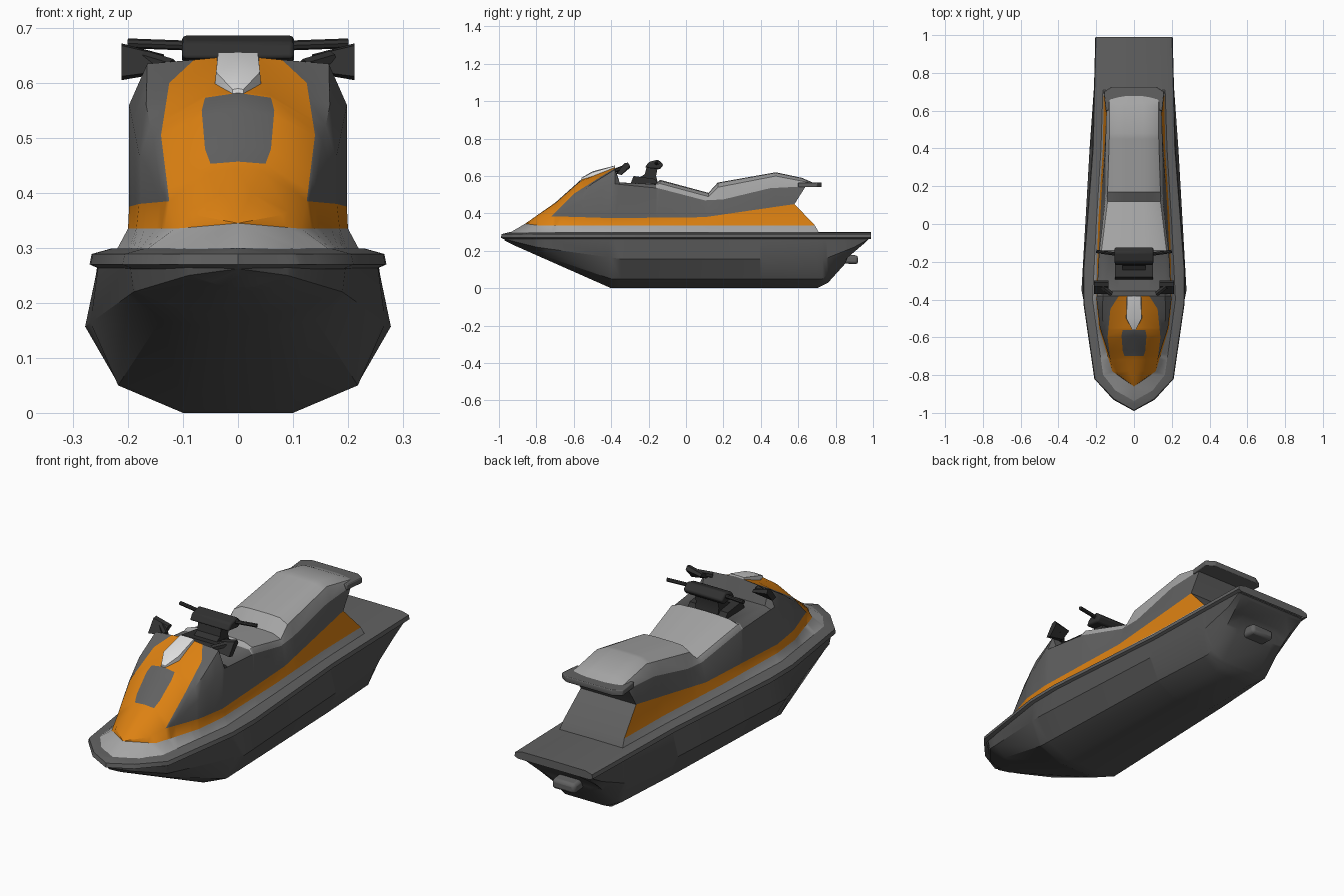
import bpy
import bmesh
from mathutils import Vector

default_cube = bpy.data.objects.get("Cube")
if default_cube:
    bpy.data.objects.remove(default_cube, do_unlink=True)


def make_material(name, red, green, blue):
    material = bpy.data.materials.new(name)
    material.use_nodes = True
    colour = (red, green, blue, 1)
    material.diffuse_color = colour
    material.node_tree.nodes["Principled BSDF"].inputs["Base Color"].default_value = colour
    return material


GREY = make_material("body grey", .12, .12, .12)
DARK = make_material("hull grey", .085, .085, .085)
LIGHT = make_material("light grey", .38, .38, .38)
ORANGE = make_material("orange", .72, .22, .006)
WHITE = make_material("white", .75, .75, .75)
BLACK = make_material("black", .03, .03, .03)


def sample(line, y):
    """Point on a lengthwise line of (y, x, z) keys, clamped at both ends."""
    y = min(max(y, line[0][0]), line[-1][0])
    for start, end in zip(line, line[1:]):
        if y <= end[0]:
            factor = (y - start[0]) / (end[0] - start[0])
            point = Vector(start).lerp(Vector(end), factor)
            return Vector((point.y, point.x, point.z))


def finish(name, bm, materials, angle=.6):
    bmesh.ops.remove_doubles(bm, verts=bm.verts, dist=.0005)
    bmesh.ops.recalc_face_normals(bm, faces=bm.faces)
    mesh = bpy.data.meshes.new(name)
    bm.to_mesh(mesh)
    bm.free()
    for material in materials:
        mesh.materials.append(material)
    obj = bpy.data.objects.new(name, mesh)
    bpy.context.collection.objects.link(obj)
    bpy.ops.object.select_all(action="DESELECT")
    obj.select_set(True)
    bpy.context.view_layer.objects.active = obj
    bpy.ops.object.shade_smooth_by_angle(angle=angle)
    return obj


def loft(name, lines, materials, rule=None):
    """Skin lengthwise lines, mirror them over the centre and cap both ends."""
    stations = sorted({key[0] for line in lines for key in line})
    bm = bmesh.new()
    sides = []
    for side in (1, -1):
        grid = []
        for line in lines:
            points = [sample(line, y) for y in stations]
            grid.append([bm.verts.new((p.x * side, p.y, p.z)) for p in points])
        sides.append(grid)
        for column, (low, high) in enumerate(zip(grid, grid[1:])):
            for i in range(len(stations) - 1):
                face = bm.faces.new((low[i], low[i + 1], high[i + 1], high[i]))
                if rule:
                    face.material_index = rule(column, (stations[i] + stations[i + 1]) / 2)
    left, right = sides
    for i in range(len(stations) - 1):
        bm.faces.new((left[-1][i], left[-1][i + 1], right[-1][i + 1], right[-1][i]))
    for end in (0, -1):
        for j in range(len(lines) - 1):
            bm.faces.new((left[j][end], left[j + 1][end], right[j + 1][end], right[j][end]))
    return finish(name, bm, materials)


def prism(name, outline, axis, low, high, material, bevel=0):
    """Extrude a flat outline along the x or z axis."""
    bm = bmesh.new()
    rings = []
    for depth in (low, high):
        place = (lambda a, b: (depth, a, b)) if axis == "x" else (lambda a, b: (a, b, depth))
        rings.append([bm.verts.new(place(a, b)) for a, b in outline])
        bm.faces.new(rings[-1])
    for i in range(len(outline)):
        bm.faces.new((rings[0][i - 1], rings[0][i], rings[1][i], rings[1][i - 1]))
    obj = finish(name, bm, [material])
    if bevel:
        modifier = obj.modifiers.new("soft edges", "BEVEL")
        modifier.width = bevel
        modifier.segments = 2
    return obj


def rod(name, start, end, radius, material, sides=8):
    start, end = Vector(start), Vector(end)
    bm = bmesh.new()
    bmesh.ops.create_cone(bm, cap_ends=True, segments=sides, radius1=radius, radius2=radius,
                          depth=(end - start).length)
    turn = (end - start).to_track_quat("Z", "Y").to_matrix()
    bmesh.ops.rotate(bm, verts=bm.verts, matrix=turn)
    bmesh.ops.translate(bm, verts=bm.verts, vec=(start + end) / 2)
    return finish(name, bm, [material])


# Rim: one plan outline gives every line of the slab
outline = [(-.99, 0), (-.93, .11), (-.82, .21), (-.42, .268), (-.25, .27), (.4, .22), (.99, .205)]


def rim_line(inset, z):
    return [(y + (inset if y < -.9 else 0), max(x - inset, 0), z) for y, x in outline]


loft("deck_rim", [rim_line(.018, .262), rim_line(0, .27), rim_line(.004, .289),
                  rim_line(.04, .299), [(-.94, 0, .3), (.99, 0, .3)]], [GREY])

# Hull: gunwale, bilge, chine and flat keel
gunwale = [(y * .985, max(x - .014, 0), .268) for y, x in outline]
bilge = [(-.97, 0, .262), (-.92, .09, .25), (-.8, .19, .22), (-.35, .278, .157),
         (.4, .235, .157), (.75, .21, .16), (.9, .19, .22), (.975, .19, .262)]
chine = [(-.97, 0, .26), (-.9, .07, .23), (-.75, .14, .17), (-.4, .218, .05),
         (.4, .19, .05), (.73, .17, .05), (.86, .16, .16), (.97, .17, .255)]
keel = [(-.97, 0, .255), (-.92, .03, .23), (-.4, .1, 0), (.7, .1, 0), (.76, .1, .03),
        (.85, .1, .13), (.88, .1, .2), (.965, .1, .25)]
loft("hull", [gunwale, bilge, chine, keel], [DARK])
prism("jet_nozzle", [(.8, .135), (.92, .128), (.92, .175), (.8, .185)], "x", -.06, .06, GREY, .014)

# Body: lengthwise lines from the deck up to the centre ridge
nose = (-.86, 0, .345)
cheek = (-.72, .125, .385)
deck_edge = [(-.94, 0, .298), (-.88, .1, .298), (-.8, .165, .298), (-.4, .22, .298),
             (0, .2, .298), (.4, .175, .298), (.71, .165, .298)]
stripe_bottom = [nose, (-.78, .115, .335), (-.55, .185, .335), (-.4, .2, .335), (0, .19, .335),
                 (.4, .165, .335), (.69, .16, .335)]
stripe_top = [nose, (-.8, .08, .36), cheek, (-.55, .18, .38), (-.4, .198, .375), (.1, .175, .38),
              (.58, .145, .45)]
shoulder = stripe_top[:2] + [cheek, (-.55, .18, .47), (-.4, .198, .56), (-.15, .185, .535),
                             (.1, .155, .47), (.2, .15, .475), (.45, .15, .535), (.64, .145, .545)]
cowl_side = stripe_top[:2] + [cheek, (-.6, .152, .485), (-.5, .167, .56), (-.38, .165, .635),
                              (-.355, .165, .565), (-.16, .17, .555), (-.14, .172, .56),
                              (.12, .14, .49), (.17, .14, .54), (.48, .13, .6), (.66, .13, .565)]
panel_edge = stripe_top[:2] + [cheek, (-.6, .14, .505), (-.45, .125, .6), (-.38, .08, .642),
                               (-.355, .08, .565), (-.16, .12, .558), (-.14, .13, .575),
                               (.12, .1, .507), (.17, .1, .562), (.48, .095, .617),
                               (.62, .095, .588), (.69, .095, .556)]
vent_edge = [nose, (-.7, .05, .453), (-.67, .06, .48), (-.59, .066, .55), (-.56, .06, .573),
             (-.38, .04, .646), (-.355, .04, .565), (-.16, .06, .56), (-.14, .06, .579),
             (.12, .05, .51), (.17, .05, .565), (.48, .05, .62), (.62, .05, .59), (.7, .05, .556)]
ridge = [nose, (-.7, 0, .457), (-.56, 0, .582), (-.38, 0, .648), (-.355, 0, .565),
         (-.16, 0, .56), (-.14, 0, .58), (.12, 0, .51), (.17, 0, .565), (.48, 0, .62),
         (.62, 0, .59), (.7, 0, .556)]


def body_colour(column, y):
    grey, light, orange = range(3)
    if column < 3:
        return (light, orange, grey)[column]
    if y > -.16:
        return light
    if column < 5 or y > -.38:
        return grey
    is_vent = column == 6 and -.7 < y < -.56
    return grey if is_vent else orange


loft("body_and_seat", [deck_edge, stripe_bottom, stripe_top, shoulder, cowl_side, panel_edge,
                       vent_edge, ridge], [GREY, LIGHT, ORANGE], body_colour)

# White hood scoop
scoop_base = [(-.56, .01, .57), (-.5, .043, .585), (-.38, .045, .62)]
scoop_edge = [(-.56, .01, .588), (-.5, .04, .62), (-.38, .036, .655)]
scoop_ridge = [(-.56, 0, .59), (-.5, 0, .625), (-.38, 0, .656)]
loft("hood_scoop", [scoop_base, scoop_edge, scoop_ridge], [WHITE])

# Rear grab pad
pad = [(-.15, .6), (-.16, .7), (-.12, .725), (.12, .725), (.16, .7), (.15, .6)]
prism("grab_pad", pad, "z", .54, .566, GREY, .004)

# Steering column and head
column = [(-.3, .56), (-.15, .56), (-.16, .6), (-.15, .65), (-.21, .65), (-.22, .61)]
prism("steering_column", column, "x", -.06, .06, BLACK)
prism("column_foot", [(-.3, .55), (-.14, .55), (-.17, .585), (-.28, .6)], "x", -.1, .1, BLACK)
head = [(-.22, .645), (-.14, .635), (-.12, .66), (-.15, .688), (-.2, .675)]
prism("steering_head", head, "x", -.102, .102, BLACK, .008)

# Handlebars and mirrors on both sides
for side, word in ((1, "left"), (-1, "right")):
    rod(word + "_handlebar", (side * .09, -.16, .668), (side * .2, -.145, .672), .009, BLACK)
    rod(word + "_mirror_arm", (side * .12, -.37, .63), (side * .17, -.33, .645), .014, BLACK, 6)
    inner, outer = sorted((side * .135, side * .212))
    mirror = prism(word + "_mirror", [(-.37, .612), (-.345, .605), (-.3, .655), (-.31, .672),
                                      (-.33, .668)], "x", inner, outer, BLACK)
    for vertex in mirror.data.vertices:
        if abs(vertex.co.x) < .15:
            vertex.co.z = .632 + (vertex.co.z - .632) * .5
